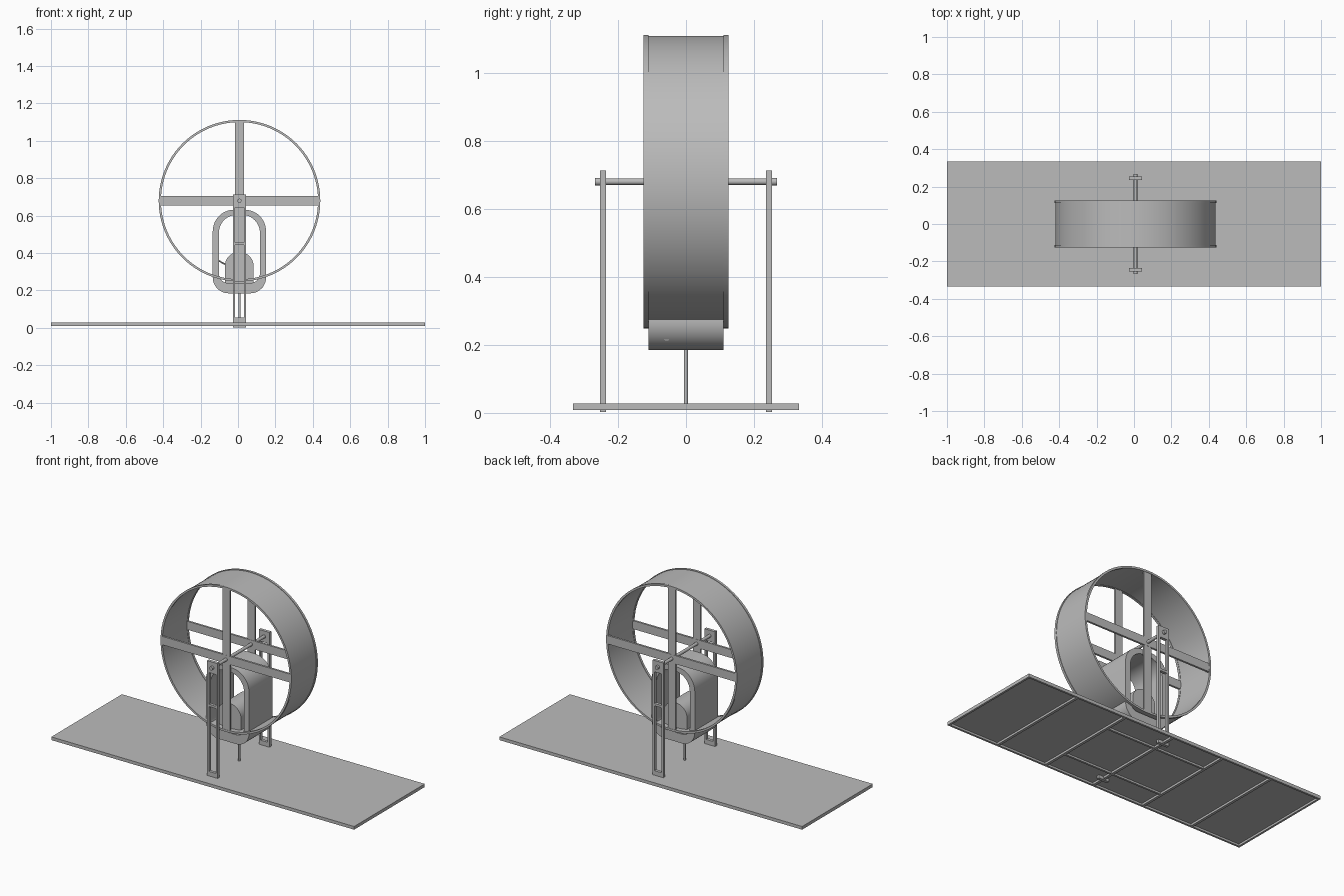
import bpy, bmesh, math
from mathutils import Vector

if "Cube" in bpy.data.objects:
    bpy.data.objects.remove(bpy.data.objects["Cube"])

grey = bpy.data.materials.new("plain grey")
grey.diffuse_color = (0.5, 0.5, 0.5, 1)
grey.use_nodes = True
grey.node_tree.nodes["Principled BSDF"].inputs["Base Color"].default_value = grey.diffuse_color
CX, CZ = 0.008, 0.68          # wheel axis


def finish(name, bm, smooth=False):
    bmesh.ops.recalc_face_normals(bm, faces=bm.faces[:])
    mesh = bpy.data.meshes.new(name)
    bm.to_mesh(mesh)
    bm.free()
    mesh.materials.append(grey)
    ob = bpy.data.objects.new(name, mesh)
    bpy.context.collection.objects.link(ob)
    if smooth:
        bpy.ops.object.select_all(action='DESELECT')
        ob.select_set(True)
        bpy.context.view_layer.objects.active = ob
        bpy.ops.object.shade_smooth_by_angle(angle=math.radians(35))
    return ob


def boxes(name, spans):
    """One object from boxes given as (x0, x1, y0, y1, z0, z1)."""
    bm = bmesh.new()
    for x0, x1, y0, y1, z0, z1 in spans:
        vs = bmesh.ops.create_cube(bm, size=1)['verts']
        for v in vs:
            v.co = ((x0 + x1) / 2 + v.co.x * (x1 - x0),
                    (y0 + y1) / 2 + v.co.y * (y1 - y0),
                    (z0 + z1) / 2 + v.co.z * (z1 - z0))
    return finish(name, bm)


def rod(name, a, b, r, seg=20):
    a, b = Vector(a), Vector(b)
    bm = bmesh.new()
    bmesh.ops.create_cone(bm, cap_ends=True, segments=seg, radius1=r, radius2=r,
                          depth=(b - a).length)
    rot = (b - a).to_track_quat('Z', 'Y')
    for v in bm.verts:
        v.co = rot @ v.co + (a + b) / 2
    return finish(name, bm, True)


def tube(name, outer, inner, y0, y1):
    """Hollow extrusion along y between two matching x/z outlines."""
    bm = bmesh.new()
    loops = [[bm.verts.new((x, y, z)) for x, z in pts]
             for pts, y in ((outer, y0), (outer, y1), (inner, y1), (inner, y0))]
    n = len(outer)
    for k in range(4):
        p, q = loops[k], loops[(k + 1) % 4]
        for i in range(n):
            j = (i + 1) % n
            bm.faces.new((p[i], p[j], q[j], q[i]))
    return finish(name, bm, True)


def circle(r, n=96):
    return [(CX + r * math.cos(2 * math.pi * i / n),
             CZ + r * math.sin(2 * math.pi * i / n)) for i in range(n)]


def rounded(x0, x1, z0, z1, rt, rb, n=12):
    """Rounded rectangle with separate top and bottom corner radii."""
    pts = []
    for cx, cz, r, a0 in ((x1 - rt, z1 - rt, rt, 0), (x0 + rt, z1 - rt, rt, 90),
                          (x0 + rb, z0 + rb, rb, 180), (x1 - rb, z0 + rb, rb, 270)):
        for i in range(n + 1):
            a = math.radians(a0 + 90 * i / n)
            pts.append((cx + r * math.cos(a), cz + r * math.sin(a)))
    return pts


# Base: thin deck, edge lip and ribs underneath
boxes("deck", [(-1, 1, -0.333, 0.333, 0.021, 0.028)])
boxes("deck_lip", [(-1, 1, s * 0.327 - 0.006, s * 0.327 + 0.006, 0.009, 0.022) for s in (-1, 1)]
      + [(s * 0.994 - 0.006, s * 0.994 + 0.006, -0.333, 0.333, 0.009, 0.022) for s in (-1, 1)])
boxes("deck_cross_ribs", [(x - 0.008, x + 0.008, -0.325, 0.325, 0.009, 0.022)
                          for x in (-0.667, -0.333, 0.005, 0.333, 0.66)])
boxes("deck_long_ribs", [(-0.333, 0.333, y - 0.006, y + 0.006, 0.01, 0.022)
                         for y in (-0.175, 0.175)])

# Wheel: thin band with a hoop and crossed spokes at each end
tube("wheel_band", circle(0.429), circle(0.422), -0.112, 0.112)
for side, s in (("front", -1), ("back", 1)):
    y0, y1 = sorted((s * 0.111, s * 0.125))
    tube(side + "_hoop", circle(0.432), circle(0.42), y0, y1)
    boxes(side + "_spokes", [
        (CX - 0.424, CX + 0.424, y0 + 0.001, y1 - 0.001, CZ - 0.025, CZ + 0.025),
        (CX - 0.025, CX + 0.025, y0 + 0.002, y1 - 0.002, CZ - 0.424, CZ + 0.424)])

    # Support post: two rails tied by head, middle bar and foot
    p0, p1 = s * 0.244 - 0.009, s * 0.244 + 0.009
    xl, xr = CX - 0.035, CX + 0.035
    boxes(side + "_post", [
        (xl, xl + 0.012, p0, p1, 0.003, 0.713),
        (xr - 0.012, xr, p0, p1, 0.003, 0.713),
        (xl, xr, p0, p1, 0.645, 0.713),
        (xl, xr, p0, p1, 0.442, 0.456),
        (xl, xr, p0, p1, 0.003, 0.055)])
    rod(side + "_axle_cap", (CX, s * 0.252, CZ), (CX, s * 0.267, CZ), 0.011)

rod("axle", (CX, -0.26, CZ), (CX, 0.26, CZ), 0.0095)

# Cabin: rounded shell open at both ends, with a domed seat inside
tube("cabin_shell", rounded(-0.135, 0.15, 0.185, 0.632, 0.115, 0.085),
     rounded(-0.102, 0.117, 0.24, 0.604, 0.095, 0.05), -0.11, 0.11)
bm = bmesh.new()
dome = [bm.verts.new((x, -0.09, z)) for x, z in rounded(-0.07, 0.083, 0.23, 0.405, 0.073, 0.01)]
face = bm.faces.new(dome)
ext = bmesh.ops.extrude_face_region(bm, geom=[face])
for v in ext['geom']:
    if isinstance(v, bmesh.types.BMVert):
        v.co.y = 0.09
finish("seat", bm, True)

# Small fittings
rod("seat_lever", (-0.108, -0.055, 0.362), (-0.06, -0.055, 0.335), 0.004, 10)
rod("shell_knob", (0.105, -0.057, 0.228), (0.132, -0.057, 0.222), 0.01, 16)
rod("centre_pole", (CX, 0, 0.02), (CX, 0, 0.2), 0.006)
